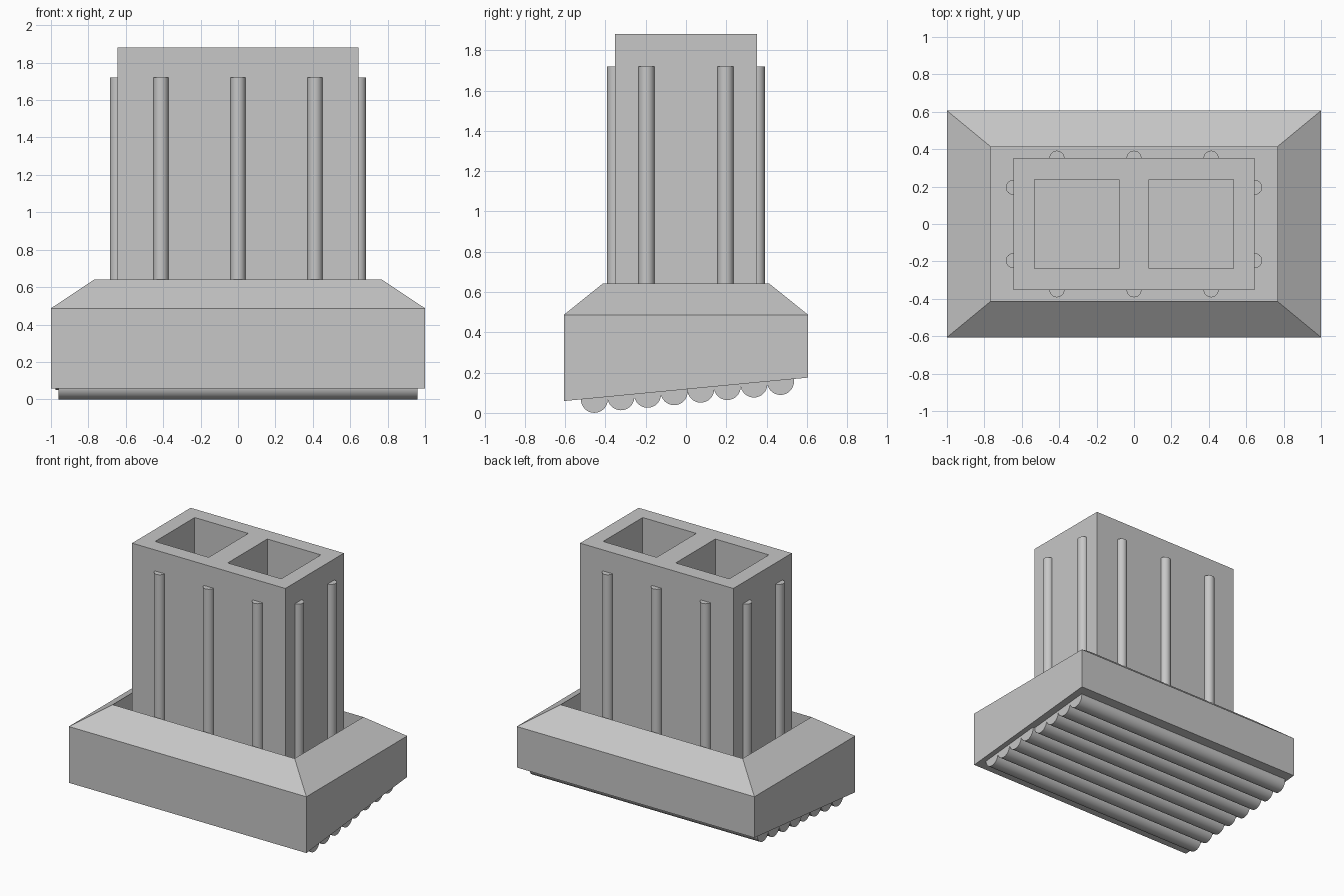
import bpy, bmesh, math

cube = bpy.data.objects.get("Cube")
if cube:
    bpy.data.objects.remove(cube, do_unlink=True)

# One plain grey material for the whole model
grey = bpy.data.materials.new("light grey")
grey.use_nodes = True
colour = (0.57, 0.57, 0.57, 1)
grey.diffuse_color = colour
grey.node_tree.nodes["Principled BSDF"].inputs["Base Color"].default_value = colour


def finish(bm, name):
    bmesh.ops.recalc_face_normals(bm, faces=bm.faces[:])
    mesh = bpy.data.meshes.new(name)
    bm.to_mesh(mesh)
    bm.free()
    mesh.materials.append(grey)
    obj = bpy.data.objects.new(name, mesh)
    bpy.context.collection.objects.link(obj)
    return obj


def rod(name, radius, length, location, rotation=(0, 0, 0)):
    bpy.ops.mesh.primitive_cylinder_add(vertices=32, radius=radius, depth=length,
                                        location=location, rotation=rotation)
    obj = bpy.context.object
    obj.name = name
    obj.data.materials.append(grey)
    bpy.ops.object.shade_smooth_by_angle(angle=math.radians(40))


def underside(y):
    return 0.117 + 0.096 * y


TOP, RIB_TOP, RIM, FLOOR = 1.88, 1.72, 0.642, 0.45

# Base: slanted underside, sloped shoulders and a sunken floor
bm = bmesh.new()
rings = []
for hx, hy, z in ((1, 0.606, None), (1, 0.606, 0.487),
                  (0.766, 0.413, RIM), (0.766, 0.413, FLOOR)):
    corners = ((-hx, -hy), (hx, -hy), (hx, hy), (-hx, hy))
    rings.append([bm.verts.new((x, y, underside(y) if z is None else z))
                  for x, y in corners])
for a, b in zip(rings, rings[1:]):
    for i in range(4):
        j = (i + 1) % 4
        bm.faces.new((a[i], a[j], b[j], b[i]))
bm.faces.new(rings[0])
bm.faces.new(rings[-1])
finish(bm, "base")

# Column: a top plate with two deep sockets and straight outer walls
bm = bmesh.new()
xs = (-0.645, -0.531, -0.08, 0.08, 0.531, 0.645)
ys = (-0.352, -0.238, 0.238, 0.352)
grid = [[bm.verts.new((x, y, TOP)) for x in xs] for y in ys]
sockets = []
for r in range(len(ys) - 1):
    for c in range(len(xs) - 1):
        face = bm.faces.new((grid[r][c], grid[r][c + 1],
                             grid[r + 1][c + 1], grid[r + 1][c]))
        if r == 1 and c in (1, 3):
            sockets.append(face)
border = [e for e in bm.edges if e.is_boundary]
walls = bmesh.ops.extrude_edge_only(bm, edges=border)["geom"]
for v in walls:
    if isinstance(v, bmesh.types.BMVert):
        v.co.z = FLOOR
for face in bmesh.ops.extrude_discrete_faces(bm, faces=sockets)["faces"]:
    for v in face.verts:
        v.co.z = 0.5
finish(bm, "column")

# Half-round ribs up the column sides
height, middle = RIB_TOP - FLOOR, (RIB_TOP + FLOOR) / 2
for side, label in ((-1, "front"), (1, "back")):
    for x in (-0.412, 0, 0.412):
        rod(label + "_rib", 0.04, height, (x, side * 0.352, middle))
for side, label in ((-1, "right"), (1, "left")):
    for y in (-0.196, 0.196):
        rod(label + "_rib", 0.04, height, (side * 0.645, y, middle))

# Row of round treads under the slanted base
for i in range(8):
    y = -0.455 + i * 0.132
    shift = -0.017 if i > 3 else 0
    rod("tread", 0.067, 1.92, (shift, y, underside(y) - 0.006), (0, math.pi / 2, 0))
